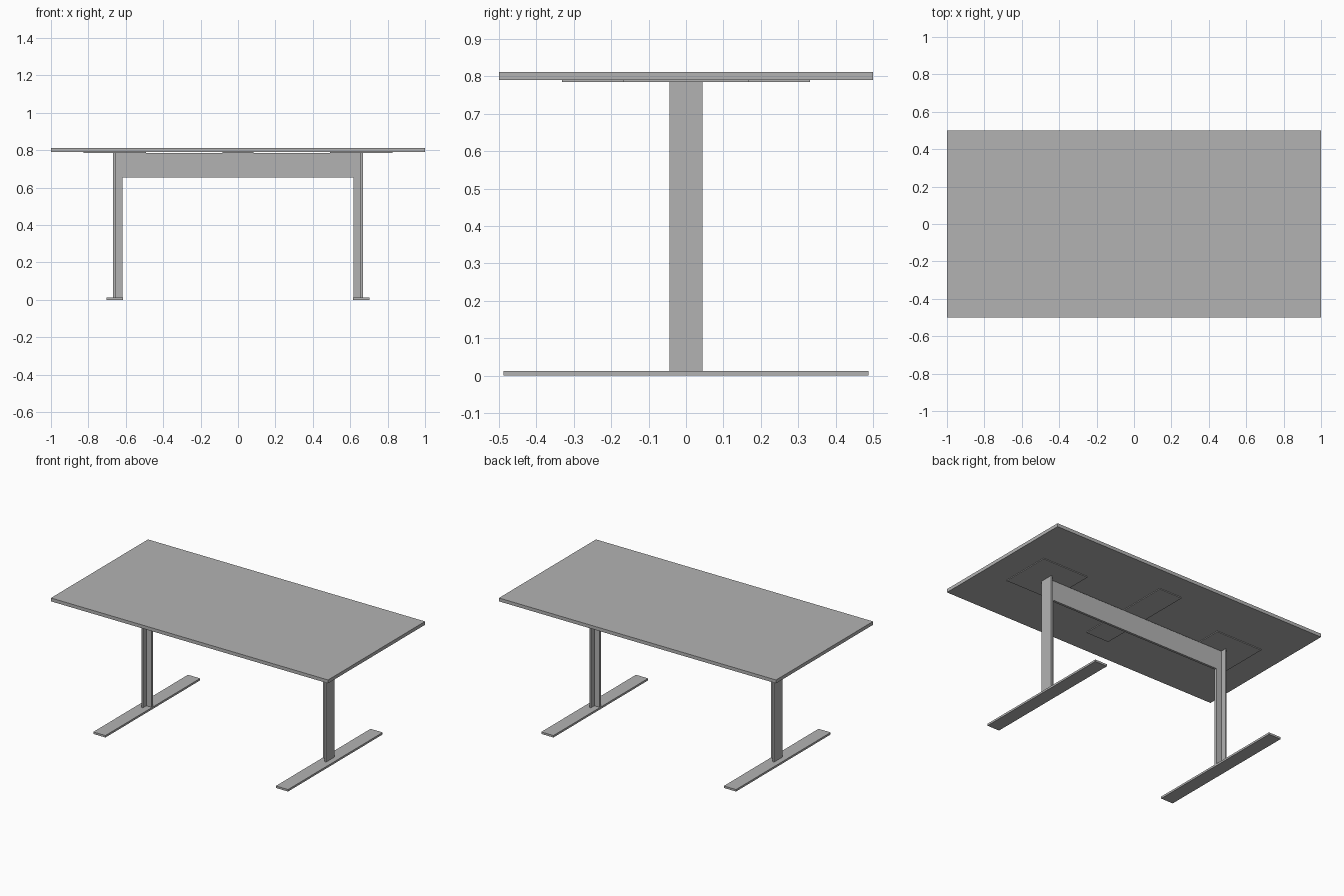
import bpy
import bmesh

cube = bpy.data.objects.get("Cube")
if cube:
    bpy.data.objects.remove(cube, do_unlink=True)

GREY = (0.45, 0.45, 0.45, 1.0)
grey = bpy.data.materials.new("plain grey")
grey.use_nodes = True
grey.diffuse_color = GREY
grey.node_tree.nodes["Principled BSDF"].inputs["Base Color"].default_value = GREY


def extrude(name, outline, axis, low, high):
    """Solid made from a 2D outline pushed along axis 'y' or 'z'."""
    bm = bmesh.new()
    place = {"y": lambda a, b: (a, low, b), "z": lambda a, b: (a, b, low)}[axis]
    face = bm.faces.new([bm.verts.new(place(a, b)) for a, b in outline])
    pushed = bmesh.ops.extrude_face_region(bm, geom=[face])["geom"]
    verts = [g for g in pushed if isinstance(g, bmesh.types.BMVert)]
    step = (0, high - low, 0) if axis == "y" else (0, 0, high - low)
    bmesh.ops.translate(bm, verts=verts, vec=step)
    bmesh.ops.recalc_face_normals(bm, faces=bm.faces)
    mesh = bpy.data.meshes.new(name)
    bm.to_mesh(mesh)
    bm.free()
    mesh.materials.append(grey)
    obj = bpy.data.objects.new(name, mesh)
    bpy.context.collection.objects.link(obj)
    return obj


def slab(name, x0, x1, half_y, z0, z1):
    outline = [(x0, -half_y), (x1, -half_y), (x1, half_y), (x0, half_y)]
    return extrude(name, outline, "z", z0, z1)


FOOT_TOP = 0.013
PLATE_BOTTOM = 0.785
TOP_BOTTOM = 0.79
INNER, JOINT, OUTER = 0.618, 0.656, 0.667   # leg section across x
BEAM_BOTTOM = 0.655
WEB = 0.0075                                # half thickness of the sheet

# Table top
slab("table_top", -1, 1, 0.5, TOP_BOTTOM, 0.812)

# Bridge: cross beam and leg webs cut from one upright sheet
half = [(INNER, BEAM_BOTTOM), (INNER, FOOT_TOP), (JOINT, FOOT_TOP), (JOINT, PLATE_BOTTOM)]
mirrored = [(-x, z) for x, z in reversed(half)]
extrude("cross_beam_and_leg_webs", half + mirrored, "y", -WEB, WEB)

# Mounting plates under the top
slab("middle_mounting_plate", -0.083, 0.083, 0.332, PLATE_BOTTOM, TOP_BOTTOM)

# Legs, feet and end plates on both sides
for side, s in (("left", 1), ("right", -1)):
    def pair(a, b):
        return sorted((s * a, s * b))
    slab(side + "_leg_flange", *pair(JOINT, OUTER), 0.044, FOOT_TOP, PLATE_BOTTOM)
    slab(side + "_foot", *pair(0.615, 0.703), 0.488, 0, FOOT_TOP)
    slab(side + "_mounting_plate", *pair(0.492, 0.826), 0.167, PLATE_BOTTOM, TOP_BOTTOM)
